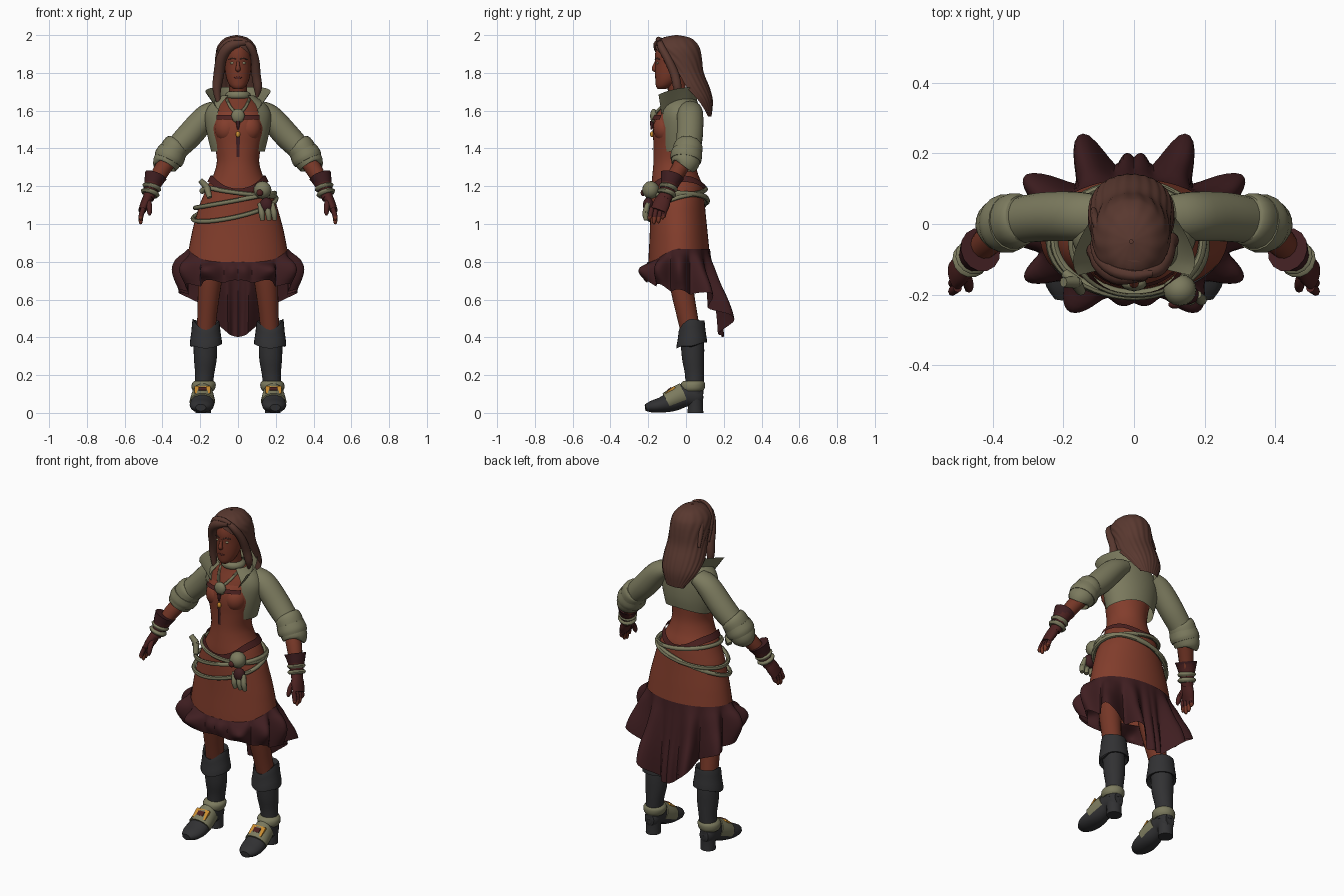
import bpy, bmesh, math
from math import sin, cos, pi, radians
from mathutils import Vector, Matrix, Euler

def material(name, c):
    m = bpy.data.materials.new(name)
    m.diffuse_color = (*c, 1)
    return m

SKIN = material("brown skin", (0.18, 0.038, 0.02))
DRESS = material("rust dress", (0.225, 0.047, 0.025))
KHAKI = material("khaki cloth", (0.2, 0.195, 0.112))
RUFFLE = material("dark maroon", (0.05, 0.013, 0.015))
BOOT = material("charcoal leather", (0.031, 0.031, 0.033))
HAIR = material("brown hair", (0.1, 0.04, 0.029))
GLOVE = material("maroon leather", (0.074, 0.016, 0.015))
GOLD = material("gold", (0.6, 0.27, 0.03))
EYE = material("pale eye", (0.36, 0.34, 0.2))
Y, Z = Vector((0, 1, 0)), Vector((0, 0, 1))

def finish(name, bm, mat, mirror=False):
    bmesh.ops.recalc_face_normals(bm, faces=bm.faces[:])
    me = bpy.data.meshes.new(name)
    bm.to_mesh(me)
    bm.free()
    me.materials.append(mat)
    ob = bpy.data.objects.new(name, me)
    bpy.context.collection.objects.link(ob)
    if mirror:
        ob.modifiers.new("mirror", 'MIRROR')
    return ob

def recolour(ob, mat, rule):
    ob.data.materials.append(mat)
    for p in ob.data.polygons:
        if rule(p.center):
            p.material_index = 1

def cat(rows, t):
    """Smooth interpolation through rows of numbers."""
    i = max(0, min(int(t), len(rows) - 2))
    s = t - i
    P = [rows[max(0, min(len(rows) - 1, i + k))] for k in (-1, 0, 1, 2)]
    return [0.5 * (2*b + (c - a)*s + (2*a - 5*b + 4*c - d)*s*s + (3*b - a - 3*c + d)*s**3)
            for a, b, c, d in zip(*P)]

def grid(name, f, nu, nv, mat, closed=False, mirror=False, caps=False):
    bm = bmesh.new()
    n = nu if closed else nu + 1
    V = [[bm.verts.new(f(i / nu, j / nv)) for i in range(n)] for j in range(nv + 1)]
    for j in range(nv):
        for i in range(nu):
            k = (i + 1) % n
            bm.faces.new((V[j][i], V[j][k], V[j + 1][k], V[j + 1][i]))
    if caps:
        bm.faces.new(V[0])
        bm.faces.new(V[-1])
    return finish(name, bm, mat, mirror)

def tube(name, pts, mat, mirror=False, ref=Y, n=14, steps=4, loop=False):
    """Tube through points (x, y, z, radius a[, radius b])."""
    pts = [tuple(p) + (p[3],) if len(p) == 4 else tuple(p) for p in pts]
    N = (len(pts) - 1) * steps
    S = [cat(pts, k / steps) for k in range(N + 1)]
    C = [Vector(s[:3]) for s in S]
    def f(u, v):
        k = round(v * N)
        t = (C[1] - C[-2]) if loop and k in (0, N) else C[min(k + 1, N)] - C[max(k - 1, 0)]
        t.normalize()
        a = ref.cross(t).normalized()
        b = t.cross(a)
        return C[k] + a * S[k][3] * cos(2*pi*u) + b * S[k][4] * sin(2*pi*u)
    return grid(name, f, n, N, mat, True, mirror, not loop)

def stack(name, rows, mat, mirror=False, n=24, steps=3, caps=True):
    """Stacked level ellipses (z, x, y, rx, ry)."""
    N = (len(rows) - 1) * steps
    def f(u, v):
        z, x, y, rx, ry = cat(rows, v * N / steps)
        return (x + rx * cos(2*pi*u), y + ry * sin(2*pi*u), z)
    return grid(name, f, n, N, mat, True, mirror, caps)

def ball(name, c, r, mat, mirror=False):
    bm = bmesh.new()
    bmesh.ops.create_uvsphere(bm, u_segments=16, v_segments=10, radius=1,
                              matrix=Matrix.Translation(c) @ Matrix.Diagonal((*r, 1)))
    return finish(name, bm, mat, mirror)

def box(name, c, size, mat, tilt=0, mirror=False):
    bm = bmesh.new()
    bmesh.ops.create_cube(bm, size=1, matrix=Matrix.Translation(c)
                          @ Euler((tilt, 0, 0)).to_matrix().to_4x4() @ Matrix.Diagonal((*size, 1)))
    return finish(name, bm, mat, mirror)

# Dress and torso: rows are z, half width, front y, back y
BODY = [(0.78, .272, -.20, .13), (.95, .245, -.192, .115), (1.1, .205, -.188, .10), (1.2, .163, -.184, .09),
        (1.26, .13, -.178, .065), (1.33, .112, -.172, .048), (1.42, .124, -.172, .05), (1.5, .143, -.176, .06),
        (1.56, .14, -.166, .062), (1.62, .13, -.13, .062), (1.66, .09, -.1, .05), (1.69, .05, -.09, .02)]

def body(a, z, off=0.0):
    i = 0
    while i < len(BODY) - 2 and z > BODY[i + 1][0]:
        i += 1
    _, w, f, b = cat(BODY, i + (z - BODY[i][0]) / (BODY[i + 1][0] - BODY[i][0]))
    return ((w + off) * cos(a), (f + b) / 2 + ((b - f) / 2 + off) * sin(a), z)

torso = grid("dress", lambda u, v: body(2*pi*u, .79 + .9*v), 40, 46, DRESS, True)
recolour(torso, SKIN, lambda c: c.z > 1.585)
ball("bust", (.06, -.108, 1.505), (.066, .066, .075), DRESS, True)

def band(name, z, h, a0, a1, off, mat):
    """Flat strip lying on the dress."""
    def f(u, v):
        a = radians(a0 + (a1 - a0) * u)
        return body(a, z(a) + h * (v - .5), off)
    return grid(name, f, 48, 1, mat)

band("waist_belt", lambda a: 1.24 - .07 * max(0, -sin(a))**3 - .05 * max(0, sin(a))**4, .034, 0, 360, .014, GLOVE)
band("bust_strap", lambda a: 1.565, .022, -138, -42, .013, GLOVE)
band("bodice_lacing", lambda a: 1.41, .11, -94, -86, .006, RUFFLE)
ball("lacing_bead", (0, -.18, 1.475), (.012, .01, .016), GOLD)

# Ruffled hem with petal folds, long at the back
FRONT_FOLD = [(0,), (.75,), (1,), (.85,), (.55,)]
BACK_FOLD = [(0,), (.25,), (.5,), (.8,), (1,)]
def ruffle(u, v):
    a = 2*pi*u
    s, c = sin(a), cos(a)
    b = max(0, s)
    top = .798 + .07 * c**4 if s < 0 else .868
    bot = .64 - .06 * s if s < 0 else .64 - .24 * s**5
    x, y, _ = body(a, top, .004)
    lobe = (.5 + .5 * cos(12 * (a - radians(7) * sin(2*a) * (s > 0))))**.75
    weight = min(1, .12 + abs(c) * 2.4)
    k = min(1, b * 1.6)
    prof = cat(FRONT_FOLD, v * 4)[0] * (1 - k) + cat(BACK_FOLD, v * 4)[0] * k
    out = prof * (.012 + .035 * b**3 + (.068 + .055 * b) * lobe * weight)
    pinch = 1 - .3 * b**4 * v
    return ((x + out * (1.08 + .2 * b) * c) * pinch, y + out * s, top + (bot - top) * v + .025 * (lobe - .5) * v * weight)
grid("ruffle", ruffle, 168, 12, RUFFLE, True)

# Ropes around the hips
def rope(name, z, off):
    pts = [(*body(2*pi*k/24, z(2*pi*k/24), off), .012) for k in range(25)]
    tube(name, pts, KHAKI, ref=Z, n=8, steps=2, loop=True)
rope("rope_upper", lambda a: 1.175 - .025 * cos(a) + .01 * sin(a), .012)
rope("rope_middle", lambda a: 1.125 + .045 * cos(a + .5) + .02 * sin(a), .018)
rope("rope_lower", lambda a: 1.085 + .055 * cos(a) + .045 * sin(a), .014)
for i, e in enumerate([(-.2, -.165, 1.232), (-.15, -.19, 1.14), (-.195, -.14, 1.17)]):
    tube(f"rope_knot_{i}", [(-.165, -.165, 1.195, .018), (*e, .014)], KHAKI, n=8)

# Hip ornament with hanging charms
ball("ornament", (.13, -.187, 1.18), (.047, .045, .047), KHAKI)
ball("ornament_stone", (.115, -.228, 1.165), (.018, .012, .018), GLOVE)
ball("charm_pouch", (.15, -.2, 1.1), (.035, .028, .04), RUFFLE)
for i, x in enumerate((.125, .16, .19)):
    tube(f"charm_{i}", [(x - .01, -.2, 1.11, .012), (x, -.215, 1.06, .016), (x + .005, -.21, 1.02, .012)], KHAKI, n=8)

# Legs and boots
stack("leg", [(.92, .12, -.03, .075, .075), (.75, .142, -.035, .066, .065), (.62, .155, -.015, .058, .06),
              (.52, .163, .005, .052, .056), (.42, .17, .025, .05, .052)], SKIN, True)
stack("boot_shaft", [(.44, .172, .025, .06, .062), (.36, .173, .034, .062, .062), (.28, .173, .038, .06, .058),
                     (.2, .177, .045, .05, .05), (.1, .185, .045, .047, .047)], BOOT, True)
def cuff(u, v):
    a = 2*pi*u
    r = cat([(.056,), (.07,), (.077,), (.085,), (.062,)], v * 4)[0]
    z = cat([(.46,), (.487,), (.43,), (.365,), (.375,)], v * 4)[0]
    dip = .06 * max(0, -sin(a))**3 * (1 - v) + (.012 * -sin(a)) * v - .02 * abs(cos(a))**8 * (1 - 2 * v) * (cos(a) > 0)
    return (.17 + r * cos(a), .03 + .95 * r * sin(a), z - dip)
grid("boot_cuff", cuff, 24, 12, BOOT, True, True)
FOOT = [(.183, .09, .09, .03, .035), (.184, .06, .09, .045, .06), (.186, 0, .095, .05, .062),
        (.188, -.07, .062, .06, .055), (.191, -.13, .042, .065, .042), (.194, -.18, .033, .055, .032),
        (.197, -.215, .028, .028, .018)]
tube("foot", FOOT, BOOT, True, ref=Z)
stack("boot_heel", [(0, .184, .05, .042, .042), (.04, .184, .05, .042, .04), (.09, .184, .05, .044, .042)], BOOT, True)
tube("instep_wrap", [(.186, -.01, .1, .055, .062), (.188, -.06, .079, .064, .058), (.189, -.1, .058, .068, .052)],
     KHAKI, True, ref=Z)
stack("ankle_wrap", [(.115, .184, .035, .052, .054), (.13, .183, .035, .062, .064), (.155, .181, .037, .063, .064),
                     (.17, .18, .04, .05, .052)], KHAKI, True)
box("buckle", (.188, -.083, .119), (.085, .06, .012), GOLD, radians(38), True)
box("buckle_center", (.188, -.087, .124), (.04, .028, .012), GLOVE, radians(38), True)

# Short jacket, open at the front
JACKET = [(1.385, .142, .105), (1.45, .158, .113), (1.52, .172, .114), (1.58, .175, .11), (1.625, .155, .103),
          (1.655, .12, .092), (1.68, .085, .08)]
def jacket(u, v):
    z, rx, ry = cat(JACKET, v * 6)
    a = radians(-52 + 284 * u)
    return (rx * cos(a), -.035 + ry * sin(a), z + .03 * (1 - v)**2 * max(0, sin(a))**2)
grid("jacket", jacket, 40, 18, KHAKI)
def collar(u, v):
    a = radians(-62 + 304 * u)
    e = abs(2 * u - 1)**4
    rx = .09 + .03 * v + .1 * e * v + .03 * e
    ry = .075 + .022 * v + .045 * e
    return (rx * cos(a) * (1 + .35 * e), -.02 + ry * sin(a), 1.645 - .085 * e + v * (.08 + .045 * e))
grid("collar", collar, 36, 5, KHAKI)
tube("sleeve", [(.1, .02, 1.61, .045, .062), (.165, .022, 1.572, .064, .07), (.255, .02, 1.472, .069, .07),
                (.33, .01, 1.395, .062, .066)], KHAKI, True, n=18)
tube("sleeve_cuff", [(.318, .015, 1.425, .06, .066), (.33, .012, 1.41, .072, .077), (.355, .004, 1.365, .073, .078),
                     (.388, -.006, 1.315, .068, .072), (.392, -.01, 1.305, .05, .052)], KHAKI, True, n=18)
tube("cuff_fold", [(.345, .005, 1.385, .076, .08), (.362, .001, 1.355, .081, .084), (.372, -.002, 1.335, .076, .08)],
     KHAKI, True, n=18)

# Forearms, gauntlets and hands
tube("forearm", [(.36, 0, 1.35, .045), (.41, -.045, 1.275, .043), (.455, -.09, 1.19, .033)], SKIN, True)
gauntlet = tube("gauntlet", [(.435, -.073, 1.257, .06, .064), (.447, -.083, 1.225, .05, .053),
                             (.465, -.1, 1.165, .034, .038), (.475, -.113, 1.135, .03, .038)], GLOVE, True)
recolour(gauntlet, RUFFLE, lambda c: c.z > 1.22)
for i, z in enumerate((0, .03)):
    tube(f"wristband_{i}", [(.453 + z * .3, -.09 - z * .3, 1.205 - z, .043), (.456 + z * .3, -.093 - z * .3, 1.195 - z, .052),
                            (.46 + z * .3, -.097 - z * .3, 1.183 - z, .043)], KHAKI, True)
tube("palm", [(.472, -.11, 1.15, .026, .034), (.49, -.128, 1.11, .026, .045), (.508, -.145, 1.07, .02, .044)], GLOVE, True)
for i, (dy, tip) in enumerate([(-.036, 1.02), (-.012, 1.0), (.012, 1.005), (.034, 1.025)]):
    y = -.145 + dy
    f = tube(f"finger_{i}", [(.5, y, 1.085, .013), (.513, y - .008, 1.045, .013), (.515, y - .013, tip + .01, .01),
                             (.512, y - .013, tip, .004)], GLOVE, True, n=8)
    recolour(f, SKIN, lambda c: c.z < 1.04)
tube("thumb", [(.478, -.135, 1.13, .016), (.47, -.168, 1.095, .015), (.468, -.183, 1.06, .012), (.468, -.185, 1.045, .004)],
     GLOVE, True, n=8)

# Neck, choker and pendant
tube("neck", [(0, -.03, 1.6, .06), (0, -.04, 1.68, .048), (0, -.06, 1.78, .048)], SKIN)
stack("choker", [(1.662, 0, -.042, .055, .055), (1.672, 0, -.043, .068, .066), (1.69, 0, -.046, .065, .064),
                 (1.702, 0, -.05, .05, .05)], KHAKI)
tube("necklace", [(.06, -.08, 1.66, .008), (.04, -.13, 1.62, .008), (.01, -.165, 1.585, .008)], KHAKI, True, n=8)
ball("pendant", (0, -.17, 1.572), (.036, .02, .038), KHAKI)
tube("pendant_drop", [(0, -.18, 1.545, .012), (0, -.182, 1.5, .005)], RUFFLE, n=8)

# Head and face
stack("head", [(1.715, 0, -.128, .022, .022), (1.73, 0, -.116, .042, .043), (1.76, 0, -.1, .058, .062),
               (1.8, 0, -.082, .067, .082), (1.85, 0, -.07, .071, .092), (1.9, 0, -.064, .07, .1),
               (1.95, 0, -.058, .06, .085), (1.98, 0, -.055, .03, .04)], SKIN)
tube("nose", [(0, -.155, 1.865, .007, .007), (0, -.165, 1.84, .009, .01), (0, -.169, 1.82, .014, .013),
              (0, -.158, 1.812, .01, .008)], SKIN, n=10)
ball("lips", (0, -.157, 1.775), (.022, .008, .007), GLOVE)
ball("eye", (.029, -.15, 1.852), (.013, .0065, .006), EYE, True)
tube("brow", [(.012, -.163, 1.872, .003), (.03, -.157, 1.878, .004), (.05, -.138, 1.87, .003)], HAIR, True, ref=Z, n=6)
ball("ear", (.07, -.055, 1.835), (.012, .02, .032), SKIN, True)

# Hair: z, half width, centre y, depth, half angle of the face opening
LOCKS = [(2.0, .005, -.05, .005, 0), (1.985, .06, -.05, .075, 0), (1.95, .095, -.048, .112, 4), (1.915, .108, -.042, .12, 28),
         (1.87, .112, -.03, .115, 52), (1.8, .114, -.008, .102, 72), (1.72, .122, .018, .108, 84),
         (1.65, .112, .06, .082, 96), (1.57, .06, .11, .025, 105)]
def hair(u, v):
    z, rx, cy, ry, o = cat(LOCKS, v * 8)
    a = radians(-90 + o + (360 - 2 * o) * u)
    k = 1 + .012 * cos(26 * pi * u)
    return (rx * k * cos(a) - .008, cy + ry * k * sin(a), z)
grid("hair", hair, 78, 28, HAIR)
tube("front_lock_left", [(.035, -.14, 1.962, .018), (-.04, -.145, 1.942, .028), (-.086, -.118, 1.88, .028),
                         (-.102, -.085, 1.79, .028), (-.112, -.075, 1.71, .022), (-.1, -.08, 1.62, .006)], HAIR)
tube("front_lock_right", [(.025, -.138, 1.966, .014), (.066, -.13, 1.935, .02), (.09, -.095, 1.87, .022),
                          (.096, -.06, 1.79, .024), (.105, -.045, 1.72, .022), (.1, -.04, 1.67, .006)], HAIR)
for i, k in enumerate((-.02, .02, .07)):
    tube(f"crown_lock_{i}", [(.05, -.12 + k, 1.965, .01), (0, -.125 + k, 1.976, .016), (-.06, -.11 + k, 1.958, .018),
                             (-.1, -.07 + k, 1.9, .018), (-.115, -.03 + k, 1.8, .008)], HAIR, n=8)

for ob in bpy.data.objects:
    ob.select_set(True)
bpy.context.view_layer.objects.active = torso
bpy.ops.object.shade_smooth_by_angle(angle=radians(45))
